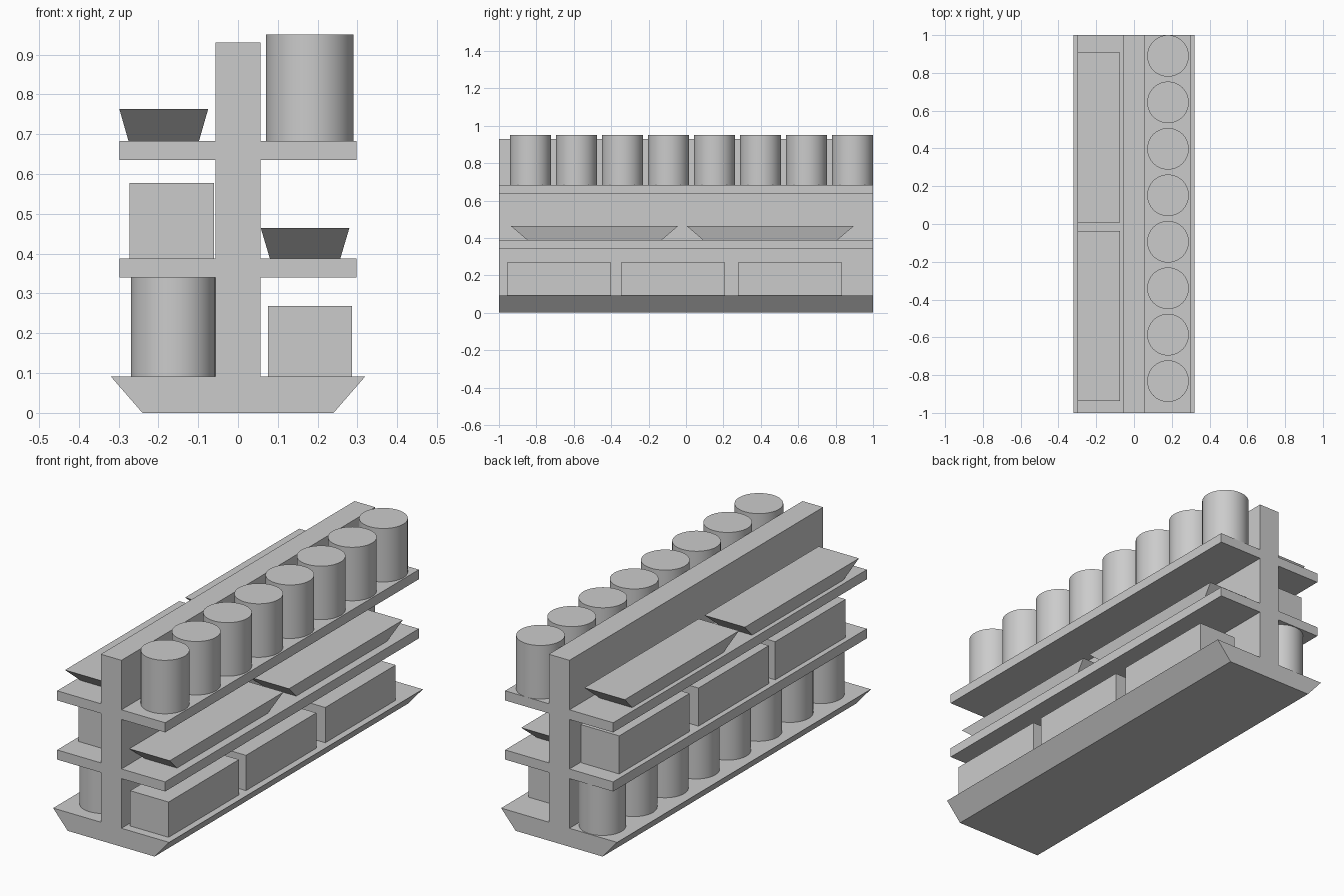
import bpy, bmesh
from mathutils import Matrix

if "Cube" in bpy.data.objects:
    bpy.data.objects.remove(bpy.data.objects["Cube"])


def finish(name, bm):
    bmesh.ops.recalc_face_normals(bm, faces=bm.faces)
    mesh = bpy.data.meshes.new(name)
    bm.to_mesh(mesh)
    bm.free()
    obj = bpy.data.objects.new(name, mesh)
    bpy.context.collection.objects.link(obj)
    return obj


def block(name, x, y, z, inset_x=0.0, inset_y=0.0):
    """Box over the given ranges; the insets narrow its bottom face."""
    bm = bmesh.new()
    bmesh.ops.create_cube(bm, size=1)
    for v in bm.verts:
        low = v.co.z < 0
        ix, iy = (inset_x, inset_y) if low else (0, 0)
        v.co = (x[0] + ix if v.co.x < 0 else x[1] - ix,
                y[0] + iy if v.co.y < 0 else y[1] - iy,
                z[0] if low else z[1])
    return finish(name, bm)


def can(name, x, y, r, z):
    bm = bmesh.new()
    bmesh.ops.create_cone(bm, cap_ends=True, segments=64, radius1=r, radius2=r,
                          depth=z[1] - z[0],
                          matrix=Matrix.Translation((x, y, (z[0] + z[1]) / 2)))
    for f in bm.faces:
        f.smooth = len(f.verts) == 4
    for e in bm.edges:
        e.smooth = all(f.smooth for f in e.link_faces)
    return finish(name, bm)


# Shelf frame: base, spine and two double-sided shelves as one extruded profile
half = [(0.24, 0), (0.32, 0.092), (0.057, 0.092), (0.057, 0.34),
        (0.298, 0.34), (0.298, 0.388), (0.057, 0.388), (0.057, 0.635),
        (0.298, 0.635), (0.298, 0.683), (0.057, 0.683), (0.057, 0.93)]
profile = half + [(-x, z) for x, z in reversed(half)]
bm = bmesh.new()
face = bm.faces.new([bm.verts.new((x, -1, z)) for x, z in profile])
ext = bmesh.ops.extrude_face_region(bm, geom=[face], use_keep_orig=True)
bmesh.ops.translate(bm, vec=(0, 2, 0),
                    verts=[g for g in ext["geom"] if isinstance(g, bmesh.types.BMVert)])
finish("shelf_frame", bm)

# Rows of cans: top right and bottom left
for i in range(8):
    y = -0.832 + i * 0.246
    can(f"top_can_{i + 1}", 0.18, y, 0.11, (0.683, 0.95))
    can(f"bottom_can_{i + 1}", -0.163, y, 0.106, (0.092, 0.34))

# Boxes: bottom right and middle left
for i, y in enumerate((-0.957, -0.347, 0.278)):
    block(f"bottom_box_{i + 1}", (0.075, 0.287), (y, y + 0.555), (0.092, 0.268))
for i, y in enumerate((-0.87, -0.265, 0.36)):
    block(f"middle_box_{i + 1}", (-0.272, -0.06), (y, y + 0.555), (0.388, 0.578))

# Tapered trays: middle right and top left
for i, y in enumerate((-0.938, 0.002)):
    block(f"middle_tray_{i + 1}", (0.057, 0.28), (y, y + 0.897), (0.388, 0.465), 0.023, 0.09)
for i, y in enumerate((-0.938, 0.008)):
    block(f"top_tray_{i + 1}", (-0.298, -0.075), (y, y + 0.9), (0.683, 0.763), 0.023, 0.09)
